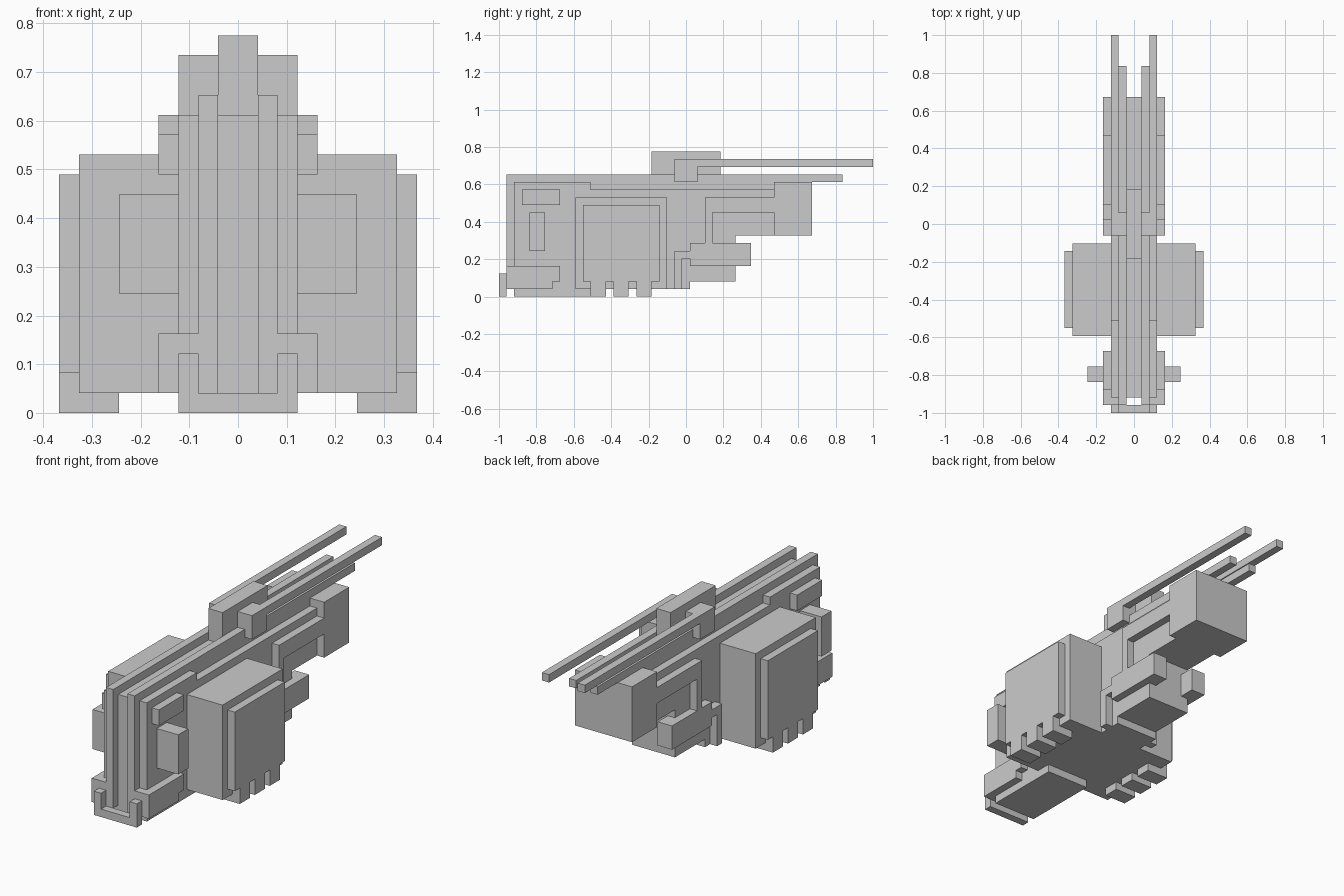
import bpy, bmesh

if "Cube" in bpy.data.objects:
    bpy.data.objects.remove(bpy.data.objects["Cube"])

U = 2 / 49  # one block of the grid the model is built on


def rect(y0, y1, z0, z1):
    return [(y0, z0), (y1, z0), (y1, z1), (y0, z1)]


def part(name, *pieces):
    """Each piece is (x0, x1, side profile in y/z blocks); off-centre pieces are mirrored."""
    bm = bmesh.new()
    for x0, x1, profile in pieces:
        spans = [(x0, x1)] if x0 < 0 else [(x0, x1), (-x1, -x0)]
        for a, b in spans:
            verts = [bm.verts.new((a * U, y * U - 1, z * U)) for y, z in profile]
            face = bm.faces.new(verts)
            ext = bmesh.ops.extrude_face_region(bm, geom=[face])
            moved = [g for g in ext["geom"] if isinstance(g, bmesh.types.BMVert)]
            bmesh.ops.translate(bm, verts=moved, vec=((b - a) * U, 0, 0))
    bmesh.ops.recalc_face_normals(bm, faces=bm.faces)
    mesh = bpy.data.meshes.new(name)
    bm.to_mesh(mesh)
    bm.free()
    obj = bpy.data.objects.new(name, mesh)
    bpy.context.collection.objects.link(obj)
    return obj


# Main hull with bottom skid and stepped tail underside
part("hull", (-3, 3, [(2, 0), (12, 0), (12, 1), (25, 1), (25, 2), (31, 2), (31, 8),
                      (36, 8), (36, 14), (12, 14), (12, 15), (2, 15)]))
part("top_deck", (-2, 2, rect(12, 36, 14, 15)))
part("tail_block", (-4, 4, rect(36, 41, 8, 15)))

# Twin rails running up the front and along the top
part("rails", (1, 2, [(1, 1), (2, 1), (2, 15), (45, 15), (45, 16), (1, 16)]))

# U-shaped front bumper
part("bumper", (-3, 3, rect(0, 1, 0, 1)), (2, 3, rect(0, 1, 1, 3)))

# Front side details
part("front_foot",
     (3, 4, [(1, 1), (7, 1), (7, 2), (8, 2), (8, 4), (1, 4)]),
     (2, 3, rect(1, 2, 1, 4)))
part("side_vent", (3, 4, rect(3, 8, 12, 14)))
part("side_knob", (3, 6, rect(4, 6, 6, 11)))

# Side pods with a raised outer panel and three teeth underneath
teeth = [(12, 14), (15, 17), (18, 20)]
comb = [(11, 2)]
for a, b in teeth:
    comb += [(a, 2), (a, 0), (b, 0), (b, 2)]
comb += [(21, 2), (21, 12), (11, 12)]
part("side_pod", (3, 8, rect(10, 22, 1, 13)))
part("pod_panel", (8, 9, comb))
part("pod_teeth", *[(6, 8, rect(a, b, 0, 1)) for a, b in teeth])

# Rear side frame: bracket, handle and upper bar in one profile
part("rear_frame",
     (3, 4, [(23, 1), (24, 1), (24, 5), (25, 5), (25, 4), (33, 4), (33, 7), (28, 7),
             (28, 11), (36, 11), (36, 13), (27, 13), (27, 7), (25, 7), (25, 6), (23, 6)]),
     (2, 3, rect(31, 33, 4, 7)))

# Top ridge and the two long barrels on their mounts
part("top_ridge", (-1, 1, rect(20, 29, 15, 19)))
part("barrels", (2, 3, [(23, 15), (26, 15), (26, 17), (49, 17), (49, 18), (23, 18)]))
part("barrel_mounts", (1, 2, rect(23, 26, 16, 18)))
